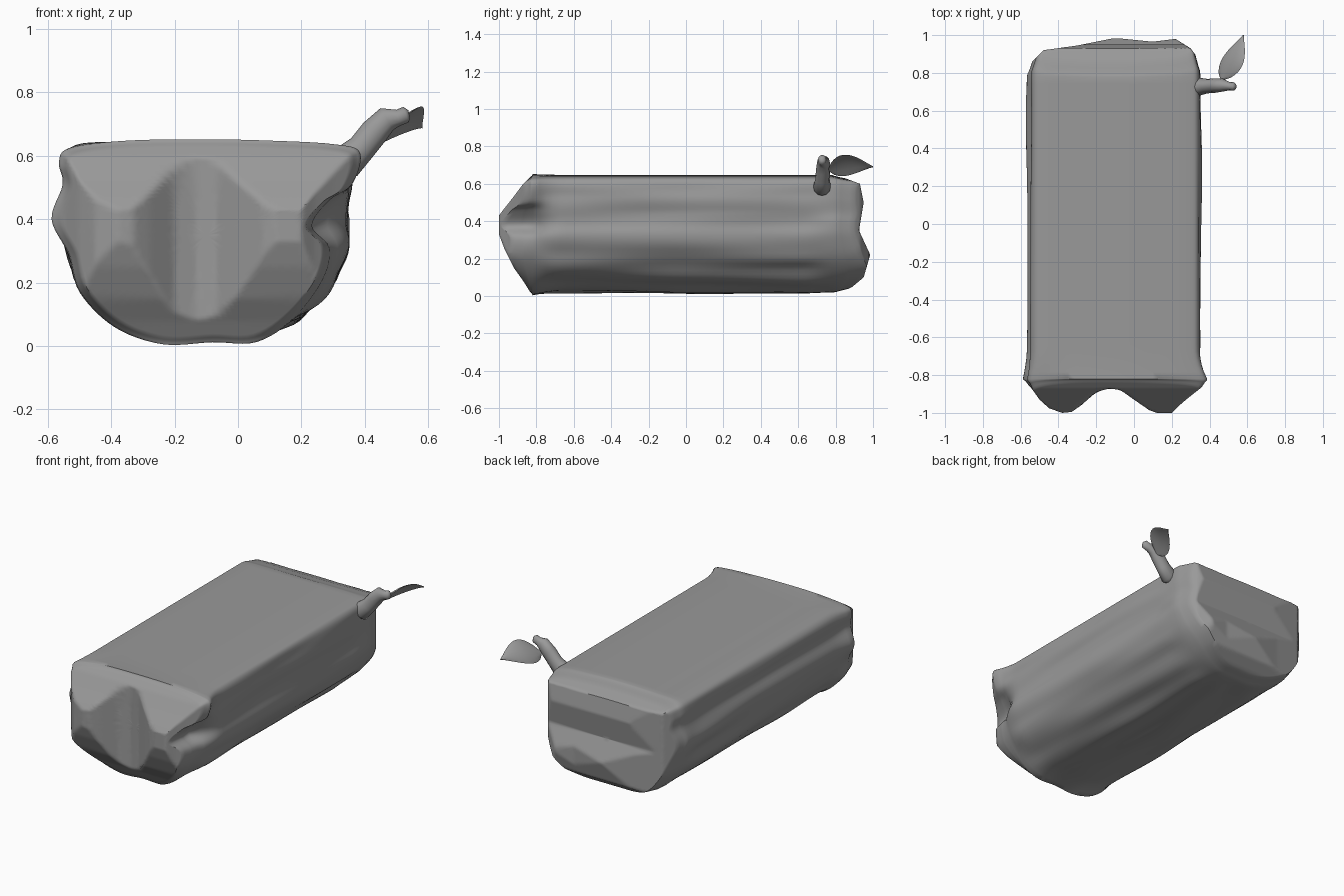
import bpy, bmesh, math
from mathutils import Vector, noise

if "Cube" in bpy.data.objects:
    bpy.data.objects.remove(bpy.data.objects["Cube"])

bark_grey = bpy.data.materials.new("dark_grey")
bark_grey.diffuse_color = (.32, .32, .32, 1)
bark_grey.use_nodes = True
bark_grey.node_tree.nodes["Principled BSDF"].inputs["Base Color"].default_value = bark_grey.diffuse_color


def interp(table, v):
    if v <= table[0][0]:
        return table[0][1]
    for (a, fa), (b, fb) in zip(table, table[1:]):
        if v <= b:
            return fa + (fb - fa) * (v - a) / (b - a)
    return table[-1][1]


def spline(points, steps):
    """Closed Catmull-Rom curve through 2D points."""
    n, out = len(points), []
    p = [Vector(q) for q in points]
    for i in range(n):
        a, b, c, d = p[i - 1], p[i], p[(i + 1) % n], p[(i + 2) % n]
        for k in range(steps):
            t = k / steps
            out.append(0.5 * (2 * b + (c - a) * t + (2 * a - 5 * b + 4 * c - d) * t * t
                              + (3 * b - a - 3 * c + d) * t ** 3))
    return out


def loft(name, rings, angle=50):
    """Skin a list of equal-length rings and close both ends."""
    bm = bmesh.new()
    vs = [[bm.verts.new(p) for p in r] for r in rings]
    n = len(rings[0])
    for a, b in zip(vs, vs[1:]):
        for i in range(n):
            j = (i + 1) % n
            bm.faces.new((a[i], a[j], b[j], b[i]))
    bm.faces.new(vs[0])
    bm.faces.new(vs[-1][::-1])
    bmesh.ops.recalc_face_normals(bm, faces=bm.faces)
    me = bpy.data.meshes.new(name)
    bm.to_mesh(me)
    bm.free()
    me.materials.append(bark_grey)
    ob = bpy.data.objects.new(name, me)
    bpy.context.collection.objects.link(ob)
    bpy.context.view_layer.objects.active = ob
    ob.select_set(True)
    bpy.ops.object.shade_smooth_by_angle(angle=math.radians(angle))
    ob.select_set(False)
    return ob


# Split log: outlines of the front end and of the body
front = spline([(-.1, .652), (-.35, .648), (-.53, .625), (-.565, .58), (-.553, .51), (-.588, .4),
                (-.535, .29), (-.5, .17), (-.39, .06), (-.24, .006), (-.08, .012), (.06, .013),
                (.18, .09), (.27, .21), (.29, .31), (.235, .38), (.29, .46), (.36, .51), (.385, .61),
                (.3, .637), (.1, .648)], 6)
middle = spline([(-.1, .648), (-.35, .645), (-.51, .635), (-.545, .58), (-.54, .5), (-.567, .4),
                 (-.535, .29), (-.485, .18), (-.39, .075), (-.24, .025), (-.08, .02), (.06, .028),
                 (.19, .085), (.295, .19), (.345, .31), (.352, .39), (.345, .45), (.35, .53),
                 (.34, .615), (.28, .637), (.1, .645)], 6)

# How far each end bulges, across its width and up its height
FRONT_X = [(-.6, .0), (-.55, .04), (-.5, .11), (-.45, .155), (-.38, .18), (-.33, .175), (-.28, .14),
           (-.2, .07), (-.13, .05), (-.07, .06), (0, .11), (.08, .165), (.12, .18), (.2, .18),
           (.24, .14), (.3, .09), (.39, .02)]
FRONT_Z = [(0, 0), (.08, .05), (.15, .1), (.25, .15), (.33, .18), (.43, .18), (.47, .15),
           (.52, .11), (.6, .05), (.65, 0)]
BACK_X = [(-.57, .03), (-.54, .08), (-.48, .14), (-.3, .165), (-.1, .205), (.1, .185), (.22, .2),
          (.3, .15), (.36, .07)]
BACK_Z = [(.01, .04), (.05, .11), (.1, .17), (.22, .205), (.35, .145), (.5, .17), (.6, .15),
          (.63, .07), (.65, 0)]


def end_cap(outline, y, sign, across, upright, centre, steps=36):
    """Shrinking rings pushed out by the lesser of the two bulge curves."""
    out = []
    for k in range(1, steps + 1):
        s = 1 - .98 * (k / steps) ** 1.4
        ring = []
        for p in outline:
            q = centre + (p - centre) * s
            depth = min(interp(across, q.x), interp(upright, q.y)) * min(1, .3 + (1 - s) * 12)
            ring.append((q.x, y + sign * depth, q.y))
        out.append(ring)
    return out


C = Vector((-.1, .35))
body = []
for k in range(45):
    t = k / 44
    y = -.82 + 1.6 * t
    w = max(0, 1 - t / .1) ** 2
    ring = []
    for a, b in zip(front, middle):
        q = b.lerp(a, w)
        bark = max(0, min(1, (.62 - q.y) / .06)) * min(1 - w, 1, (1 - t) * 12)
        q = q + (q - C).normalized() * bark * .018 * noise.noise(Vector((q.x * 9, y * 1.6, q.y * 9)))
        ring.append((q.x, y, q.y))
    body.append(ring)
front_cap = end_cap(front, -.82, -1, FRONT_X, FRONT_Z, C)
back_cap = end_cap(middle, .78, 1, BACK_X, BACK_Z, C)
loft("split_log", front_cap[::-1] + body + back_cap)

# Broken twig
path = [(.315, .725, .585, .042), (.35, .727, .585, .055), (.39, .73, .625, .045),
        (.43, .733, .675, .045), (.47, .735, .716, .04), (.505, .73, .72, .026),
        (.53, .728, .73, .026), (.54, .728, .732, .012)]
twig = []
for i, (x, y, z, r) in enumerate(path):
    a, b = path[max(0, i - 1)], path[min(len(path) - 1, i + 1)]
    d = (Vector(b[:3]) - Vector(a[:3])).normalized()
    side = Vector((0, 1, 0))
    up = d.cross(side).normalized()
    twig.append([Vector((x, y, z)) + r * (side * .85 * math.cos(t) + up * math.sin(t))
                 for t in [j * math.tau / 12 for j in range(12)]])
loft("twig", twig, 60)

# Curled leaf, pointed at both ends
base, tip = Vector((.465, .765, .675)), Vector((.58, 1.0, .69))
across = Vector((.05, -.015, .05))
normal = (tip - base).cross(across).normalized()
leaf = []
for k in range(13):
    t = k / 12
    w = max(.02, math.sin(math.pi * t ** .75) + .15 * (1 - t))
    mid = base.lerp(tip, t) + Vector((0, 0, .03 * math.sin(math.pi * t)))
    ring = []
    for j in range(12):
        a = j * math.tau / 12
        c = math.cos(a)
        ring.append(mid + across * w * c + normal * (.004 * math.sin(a) + .012 * w * c * c))
    leaf.append(ring)
loft("leaf", leaf, 60)
